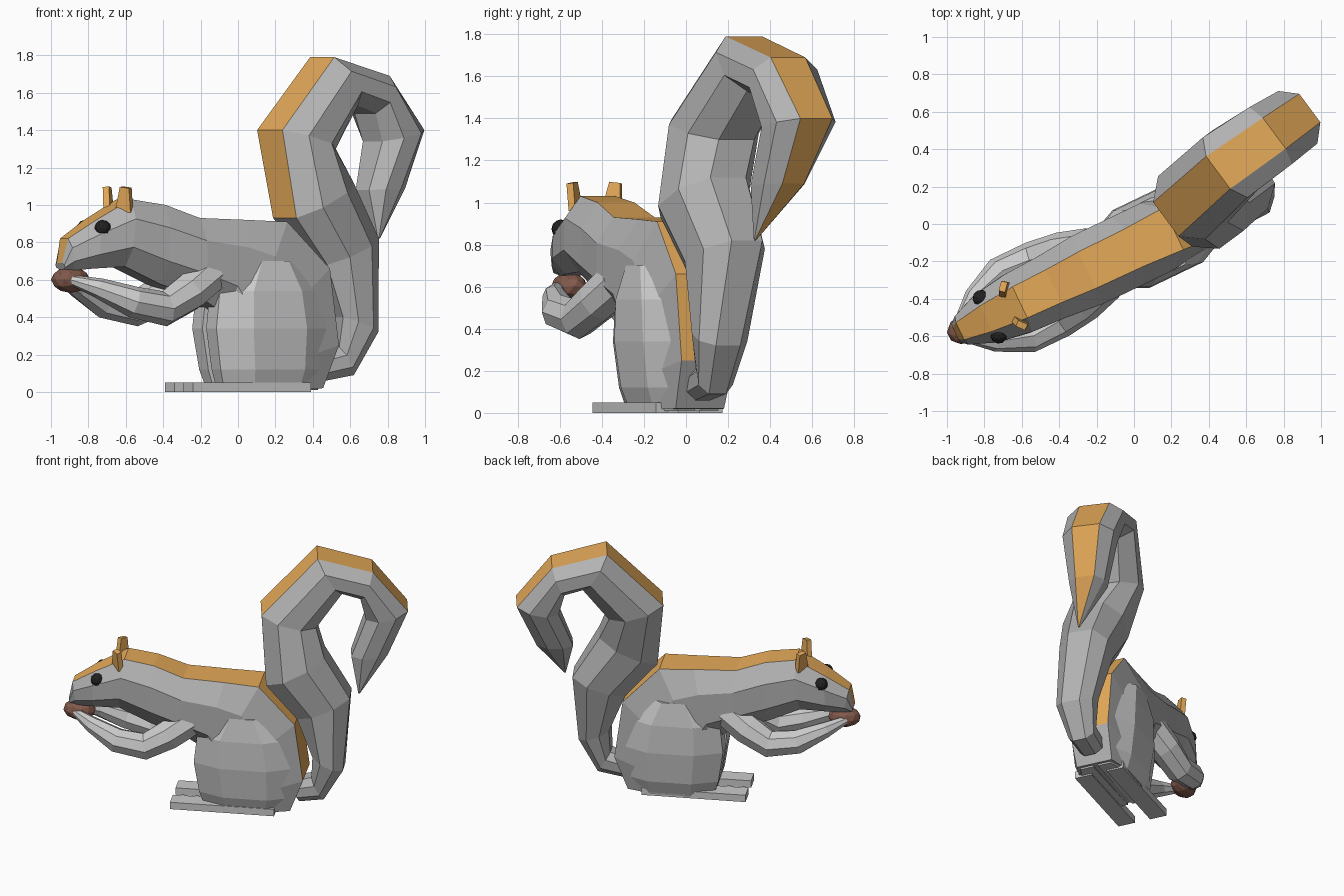
import bpy, bmesh, math
from mathutils import Vector, Matrix

if "Cube" in bpy.data.objects:
    bpy.data.objects.remove(bpy.data.objects["Cube"])

TURN = math.atan(0.48)                     # body heading in plan


def profile(f):
    """Eight-sided section; f is the share of the width taken by the flat top."""
    return [(-f, 1), (f, 1), (1, .42), (1, -.42), (.5, -1), (-.5, -1), (-1, -.42), (-1, .42)]


def material(name, col):
    m = bpy.data.materials.new(name)
    m.diffuse_color = (*col, 1)
    m.use_nodes = True
    m.node_tree.nodes["Principled BSDF"].inputs["Base Color"].default_value = m.diffuse_color
    return m


grey = material("grey_fur", (.45, .45, .45))
orange = material("orange_fur", (.78, .40, .1))
black = material("black", (.015, .015, .015))
brown = material("brown", (.22, .10, .07))


def P(x, lat, z):
    """Point on the body plane at x, pushed sideways by lat."""
    return Vector((x - math.sin(TURN) * lat, -.035 + (x - .19) * .48 + math.cos(TURN) * lat, z))


def finish(bm, name, mats):
    bmesh.ops.recalc_face_normals(bm, faces=bm.faces)
    me = bpy.data.meshes.new(name)
    bm.to_mesh(me)
    bm.free()
    for m in mats:
        me.materials.append(m)
    ob = bpy.data.objects.new(name, me)
    bpy.context.collection.objects.link(ob)
    return ob


def skin(bm, rings, stripe=()):
    """Join rings of verts; first strip of faces is coloured on the listed spans."""
    n = len(rings[0])
    for i, (a, b) in enumerate(zip(rings, rings[1:])):
        for j in range(n):
            k = (j + 1) % n
            f = bm.faces.new((a[j], a[k], b[k], b[j]))
            f.material_index = 1 if j == 0 and i in stripe else 0
    bm.faces.new(rings[0])
    bm.faces.new(rings[-1])


def loft(name, stations, stripe):
    """Stations: outer point, inner point, half width, sideways angle, flat share."""
    bm = bmesh.new()
    rings = []
    for o, i, w, ang, flat in stations:
        o, i = Vector(o), Vector(i)
        c, up = (o + i) / 2, (o - i) / 2
        side = Vector((-math.sin(ang), math.cos(ang), 0)) * w
        rings.append([bm.verts.new(c + side * u + up * v) for u, v in profile(flat)])
    skin(bm, rings, stripe)
    return finish(bm, name, [grey, orange])


def ellipsoid(name, loc, radii, mats, sub=2):
    bm = bmesh.new()
    bmesh.ops.create_icosphere(bm, subdivisions=sub, radius=1)
    bm.transform(Matrix.Translation(loc) @ Matrix.Rotation(TURN, 4, 'Z') @ Matrix.Diagonal((*radii, 1)))
    return finish(bm, name, mats)


# body and head: back x, z / belly x, z / half width / flat share of the back
body = [(-.955, .69, -.945, .655, .055, .6), (-.93, .82, -.90, .65, .085, .6), (-.79, .92, -.80, .66, .14, .54),
        (-.61, 1.03, -.64, .67, .17, .54), (-.43, 1.00, -.45, .575, .18, .54), (-.25, .93, -.25, .51, .20, .54),
        (0, .92, -.12, .42, .20, .56), (.21, .91, -.12, .27, .20, .62), (.43, .66, -.12, .15, .19, .75),
        (.48, .25, -.11, .06, .185, .75), (.40, .02, -.10, .01, .17, .75)]
loft("body", [(P(a, 0, b), P(c, 0, d), w, TURN, f) for a, b, c, d, w, f in body], range(9))

# tail: outer point, inner point, half width, turning gradually away from the body plane
tail = [((.40, .07, .20), (.45, .08, .06), .08, .45), ((.52, .12, .24), (.60, .15, .09), .09, .45),
        ((.53, .12, .40), (.72, .20, .32), .13, .48), ((.43, .08, .68), (.71, .29, .82), .17, .54),
        ((.25, -.03, .93), (.56, .20, 1.12), .205, .60), ((.17, .025, 1.40), (.46, .24, 1.30), .21, .64),
        ((.45, .275, 1.79), (.58, .37, 1.53), .20, .64), ((.75, .485, 1.69), (.68, .44, 1.49), .19, .64),
        ((.94, .62, 1.40), (.72, .45, 1.34), .175, .64), ((.855, .51, 1.09), (.665, .36, 1.08), .12, .64),
        ((.757, .33, .82), (.747, .325, .82), .005, .64)]
loft("tail", [(*t, .54) for t in tail], range(4, 10))

ARM = [(-.20, .10, .63, .11), (-.33, .15, .53, .105), (-.47, .18, .445, .095), (-.64, .19, .48, .085),
       (-.80, .13, .555, .055), (-.94, .03, .61, .02)]
for s, tag in ((1, "left"), (-1, "right")):
    # arm bowed out from shoulder to nut
    bm = bmesh.new()
    pts = [P(x, s * l, z) for x, l, z, r in ARM]
    rings = []
    for i, p in enumerate(pts):
        t = (pts[min(i + 1, len(pts) - 1)] - pts[max(i - 1, 0)]).normalized()
        a = t.cross(Vector((0, 0, 1))).normalized()
        b = a.cross(t)
        r = ARM[i][3]
        rings.append([bm.verts.new(p + r * (a * math.cos(k * math.pi / 4) + b * math.sin(k * math.pi / 4)))
                      for k in range(8)])
    skin(bm, rings)
    finish(bm, tag + "_arm", [])

    # broad thigh flowing into the flank: height, x, half length, outward reach
    bm = bmesh.new()
    rings = []
    for z, x, hl, out in ((.01, .13, .25, .165), (.12, .13, .28, .205), (.34, .12, .30, .23),
                          (.54, .11, .27, .225), (.70, .11, .15, .20)):
        rings.append([bm.verts.new(P(x + hl * u, s * out * v, z)) for u, v in
                      ((1, .1), (1, .65), (.5, 1), (-.45, 1), (-1, .65), (-1, .1))])
    skin(bm, rings)
    finish(bm, tag + "_thigh", [])

    # flat foot
    bm = bmesh.new()
    bmesh.ops.create_cube(bm, size=1)
    bm.transform(Matrix.Translation(P(.0, s * .115, .035)) @ Matrix.Rotation(TURN, 4, 'Z')
                 @ Matrix.Diagonal((.70, .12, .05, 1)))
    bmesh.ops.translate(bm, verts=bm.verts, vec=(0, -.01, -.01))
    finish(bm, tag + "_foot", [])

    # tapered ear leaning outward
    bm = bmesh.new()
    bmesh.ops.create_cube(bm, size=1)
    for v in bm.verts:
        if v.co.z > 0:
            v.co.y *= .6
    bm.transform(Matrix.Translation(P(-.65, s * .105, 1.03)) @ Matrix.Rotation(TURN, 4, 'Z')
                 @ Matrix.Rotation(-s * .15, 4, 'X') @ Matrix.Rotation(-s * .7, 4, 'Z')
                 @ Matrix.Diagonal((.035, .09, .13, 1)))
    finish(bm, tag + "_ear", [orange])

    # eye
    ellipsoid(tag + "_eye", P(-.77, s * .11, .875), (.045, .045, .045), [black])

# nut held at the mouth
ellipsoid("nut", P(-.895, 0, .60), (.11, .08, .07), [brown])
